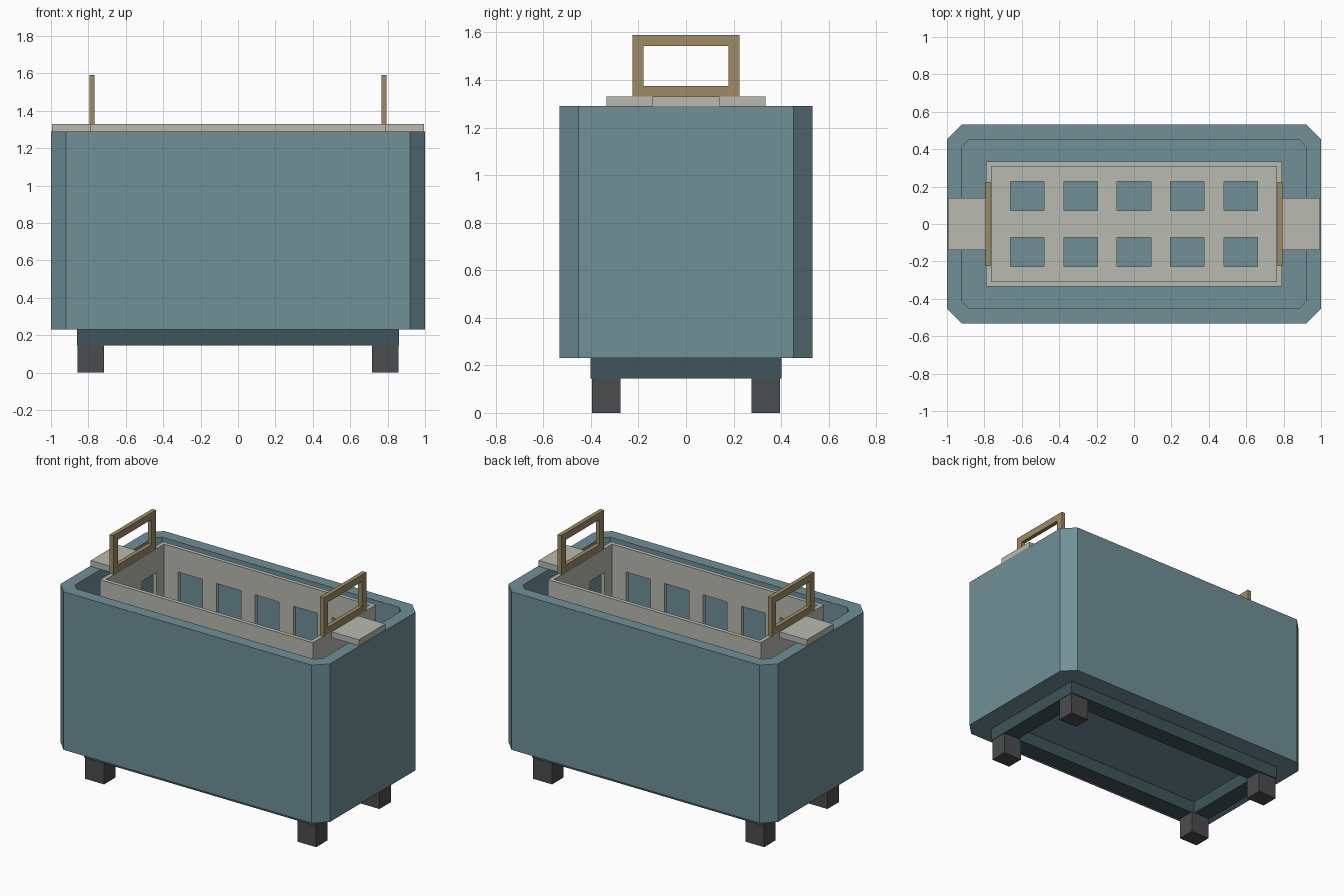
import bpy, bmesh
from mathutils import Vector

if "Cube" in bpy.data.objects:
    bpy.data.objects.remove(bpy.data.objects["Cube"])


def material(name, rgb):
    m = bpy.data.materials.new(name)
    m.diffuse_color = (*rgb, 1)
    m.use_nodes = True
    m.node_tree.nodes["Principled BSDF"].inputs["Base Color"].default_value = m.diffuse_color
    return m


TEAL = material("teal", (0.16, 0.28, 0.31))
DARK_TEAL = material("dark_teal", (0.05, 0.09, 0.10))
CREAM = material("cream", (0.48, 0.49, 0.43))
BRASS = material("brass", (0.34, 0.26, 0.13))
RUBBER = material("rubber", (0.07, 0.072, 0.075))


def finish(name, bm, mat, recalc=True):
    if recalc:
        bmesh.ops.recalc_face_normals(bm, faces=bm.faces)
    mesh = bpy.data.meshes.new(name)
    bm.to_mesh(mesh)
    bm.free()
    mesh.materials.append(mat)
    ob = bpy.data.objects.new(name, mesh)
    bpy.context.collection.objects.link(ob)
    return ob


def box(name, lo, hi, mat):
    bm = bmesh.new()
    bmesh.ops.create_cube(bm, size=1)
    lo, hi = Vector(lo), Vector(hi)
    for v in bm.verts:
        v.co = (lo + hi) / 2 + v.co * (hi - lo)
    return finish(name, bm, mat)


def loft(name, rings, mat, closed):
    """Bridge equal rings of points; closed joins last to first, else caps."""
    bm = bmesh.new()
    loops = [[bm.verts.new(p) for p in r] for r in rings]
    n = len(loops[0])
    pairs = list(zip(loops, loops[1:])) + ([(loops[-1], loops[0])] if closed else [])
    for a, b in pairs:
        for i in range(n):
            j = (i + 1) % n
            bm.faces.new((a[i], a[j], b[j], b[i]))
    if not closed:
        bm.faces.new(loops[0])
        bm.faces.new(loops[-1])
    return finish(name, bm, mat)


def octagon(x, y, c, z):
    return [(x, y - c, z), (x - c, y, z), (c - x, y, z), (-x, y - c, z),
            (-x, c - y, z), (c - x, -y, z), (x - c, -y, z), (x, c - y, z)]


def rect(x, y):
    return [(x, y), (-x, y), (-x, -y), (x, -y)]


# Open tub with chamfered corners
loft("tub", [octagon(0.92, 0.453, 0.04, 0.31), octagon(0.92, 0.453, 0.04, 1.29),
             octagon(1.0, 0.533, 0.08, 1.29), octagon(1.0, 0.533, 0.08, 0.23)],
     TEAL, False)

# Base frame under the tub
outer, inner = rect(0.86, 0.402), rect(0.74, 0.282)
loft("base_frame", [[(x, y, z) for x, y in r] for r, z in
                    ((outer, 0.145), (outer, 0.23), (inner, 0.23), (inner, 0.145))],
     DARK_TEAL, True)

# Feet
for sx, side in ((-1, "left"), (1, "right")):
    for sy, end in ((-1, "front"), (1, "back")):
        cx, cy = sx * 0.787, sy * 0.335
        box(f"foot_{end}_{side}", (cx - 0.07, cy - 0.06, 0),
            (cx + 0.07, cy + 0.06, 0.147), RUBBER)

# Basket: grid lines shared by floor and walls, odd cells are windows
xs = [-0.79]
for k in range(5):
    xs += [(k - 2) * 0.285 - 0.09, (k - 2) * 0.285 + 0.09]
xs.append(0.79)
ys = [-0.335, -0.228, -0.073, 0.073, 0.228, 0.335]
zs = [0.50, 0.66, 1.17, 1.33]

bm = bmesh.new()


def panel(us, vs, place):
    for i in range(len(us) - 1):
        for j in range(len(vs) - 1):
            if i % 2 and j % 2:
                continue
            quad = ((us[i], vs[j]), (us[i + 1], vs[j]),
                    (us[i + 1], vs[j + 1]), (us[i], vs[j + 1]))
            bm.faces.new([bm.verts.new(place(u, v)) for u, v in quad])


panel(xs, ys, lambda u, v: (u, v, zs[0]))
for s in (-1, 1):
    panel(xs, zs, lambda u, v: (u, s * 0.335, v))
    panel(ys, zs, lambda u, v: (s * 0.79, u, v))
bmesh.ops.remove_doubles(bm, verts=bm.verts, dist=1e-4)
bm.normal_update()
for f in bm.faces:
    n = f.normal
    if n.x * f.verts[0].co.x + n.y * f.verts[0].co.y - n.z < -1e-4:
        f.normal_flip()
basket = finish("basket", bm, CREAM, recalc=False)
wall = basket.modifiers.new("wall", "SOLIDIFY")
wall.thickness = 0.027
wall.offset = -1
wall.use_even_offset = True

# Hanging tabs and carrying handles at both ends
for s, side in ((-1, "left"), (1, "right")):
    a, b = sorted((s * 0.785, s * 0.995))
    box(f"hanging_tab_{side}", (a, -0.14, 1.29), (b, 0.14, 1.33), CREAM)
    outer, inner = rect(0.225, 0.13), rect(0.178, 0.084)
    loft(f"handle_{side}", [[(s * x, y, 1.46 + z) for y, z in r] for r, x in
                            ((outer, 0.766), (outer, 0.794),
                             (inner, 0.794), (inner, 0.766))], BRASS, True)
